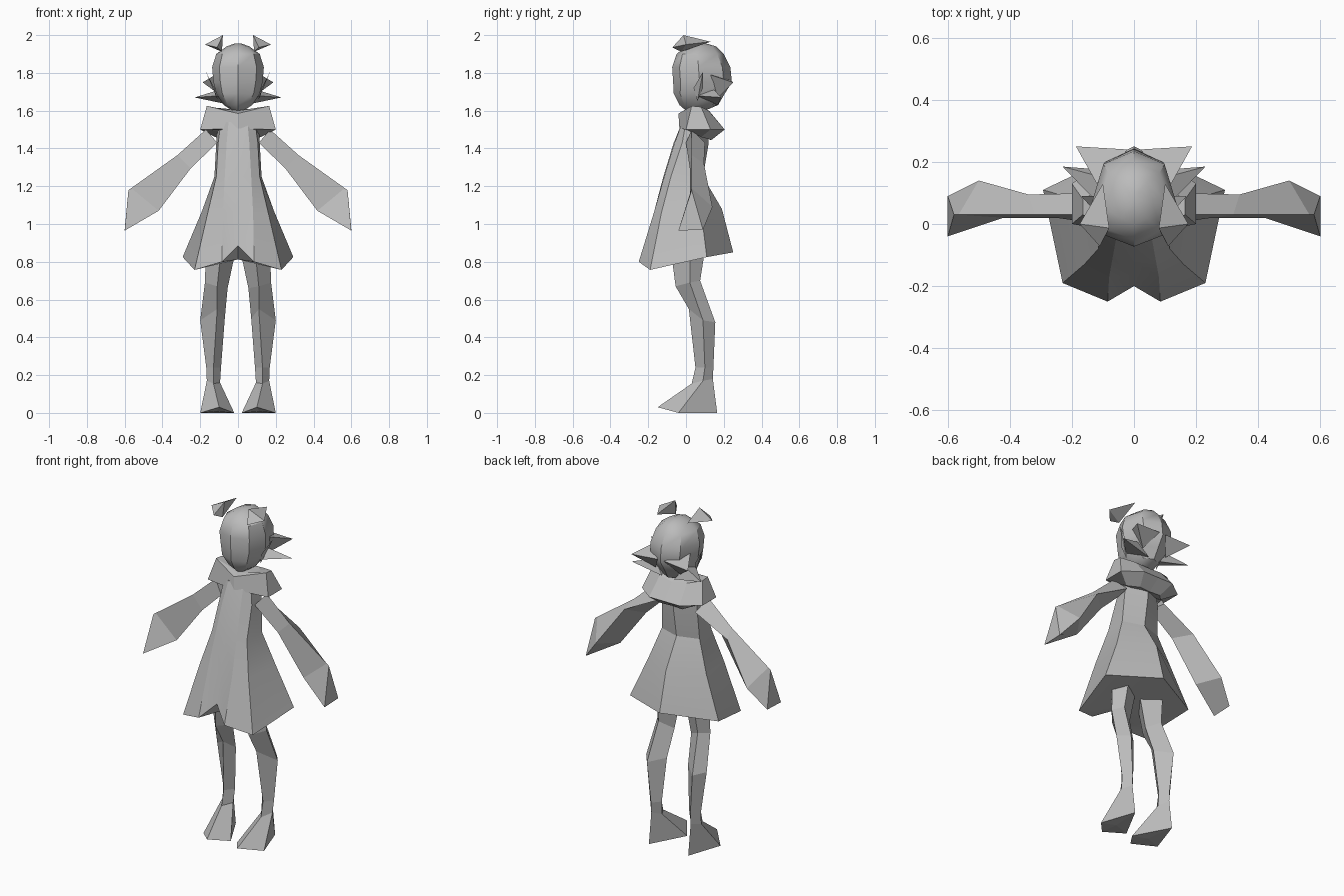
import bpy, bmesh, math

grey = bpy.data.materials.new("plain_grey")
grey.diffuse_color = (0.5, 0.5, 0.5, 1)


def finish(name, bm, smooth=None):
    bmesh.ops.remove_doubles(bm, verts=bm.verts, dist=0.0005)
    bmesh.ops.recalc_face_normals(bm, faces=bm.faces)
    me = bpy.data.meshes.new(name)
    bm.to_mesh(me)
    bm.free()
    me.materials.append(grey)
    ob = bpy.data.objects.new(name, me)
    bpy.context.collection.objects.link(ob)
    if smooth:
        bpy.context.view_layer.objects.active = ob
        ob.select_set(True)
        bpy.ops.object.shade_smooth_by_angle(angle=math.radians(smooth))
        ob.select_set(False)
    return ob


def loft(name, rings, smooth=None):
    """Skin a closed tube through rings, with a fan cap at both ends."""
    bm = bmesh.new()
    vs = [[bm.verts.new(p) for p in r] for r in rings]
    n = len(rings[0])
    for a, b in zip(vs, vs[1:]):
        for i in range(n):
            j = (i + 1) % n
            bm.faces.new((a[i], a[j], b[j], b[i]))
    for r in (vs[0], vs[-1]):
        c = bm.verts.new([sum(v.co[k] for v in r) / n for k in range(3)])
        for i in range(n):
            bm.faces.new((r[i], r[(i + 1) % n], c))
    return finish(name, bm, smooth)


def hull(name, pts):
    bm = bmesh.new()
    for p in pts:
        bm.verts.new(p)
    bmesh.ops.convex_hull(bm, input=bm.verts)
    return finish(name, bm)


def flip(pts, s):
    return [(x * s, y, z) for x, y, z in pts]


def sym(half):
    """Half ring from front centre to back centre, closed by mirroring."""
    return half + [(-x, y, z) for x, y, z in reversed(half[1:-1])]


# dress: neck, chest, waist, skirt and pointed hem
loft("dress", [sym(r) for r in (
    [(0, -.02, 1.54), (.05, -.02, 1.54), (.09, 0, 1.54), (.11, .06, 1.54), (0, .12, 1.52)],
    [(0, -.065, 1.43), (.06, -.06, 1.43), (.105, -.02, 1.43), (.115, .06, 1.43), (0, .12, 1.43)],
    [(0, -.12, 1.25), (.07, -.115, 1.25), (.115, -.08, 1.25), (.125, .05, 1.25), (0, .09, 1.25)],
    [(0, -.165, 1.07), (.08, -.17, 1.06), (.16, -.13, 1.06), (.19, .08, 1.07), (0, .19, 1.08)],
    [(0, -.20, .885), (.085, -.25, .80), (.23, -.19, .757), (.293, .11, .825), (0, .25, .85)],
)], 25)

# cowl collar
loft("collar", [sym(r) for r in (
    [(0, -.01, 1.60), (.09, .02, 1.61), (.10, .07, 1.61), (.06, .10, 1.61), (0, .11, 1.60)],
    [(0, -.04, 1.585), (.165, .03, 1.625), (.165, .08, 1.62), (.09, .12, 1.60), (0, .13, 1.59)],
    [(0, -.035, 1.505), (.20, 0, 1.50), (.20, .13, 1.50), (.10, .205, 1.50), (0, .205, 1.50)],
    [(0, -.02, 1.495), (.11, .02, 1.495), (.12, .08, 1.46), (.07, .135, 1.445), (0, .13, 1.445)],
)])


# head: (height, half width, front y, back y)
def head_ring(z, w, f, b):
    m = f + (b - f) * .45
    q = w * .72
    return sym([(0, f, z), (q, f + (m - f) * .28, z), (w, m, z),
                (q, b - (b - m) * .25, z), (0, b, z)])


loft("head", [head_ring(*r) for r in (
    (1.60, .03, .0, .10), (1.63, .075, -.035, .17), (1.69, .115, -.065, .205),
    (1.75, .13, -.068, .243), (1.83, .137, -.073, .235), (1.90, .115, -.05, .20),
    (1.94, .06, .0, .16), (1.955, .02, .05, .11))], 35)

for s, side in ((-1, "left"), (1, "right")):
    # wide triangular sleeves
    loft(side + "_sleeve", [flip(r, s) for r in (
        [(.17, .03, 1.50), (.11, 0, 1.43), (.13, .10, 1.43)],
        [(.32, .03, 1.365), (.25, .02, 1.295), (.34, .095, 1.32)],
        [(.565, .03, 1.19), (.42, .02, 1.07), (.50, .14, 1.09)],
        [(.58, .03, 1.18), (.60, -.04, .965), (.60, .09, .97)],
    )])
    # leg and pointed foot
    loft(side + "_leg", [flip(r, s) for r in (
        [(.09, -.08, .86), (.17, .02, .86), (.12, .10, .86), (.01, .03, .87)],
        [(.11, -.055, .67), (.175, .02, .69), (.13, .075, .70), (.055, .03, .66)],
        [(.11, .015, .55), (.20, .09, .49), (.15, .155, .48), (.07, .08, .50)],
        [(.13, .05, .24), (.168, .10, .24), (.13, .145, .24), (.09, .10, .24)],
        [(.13, .03, .155), (.165, .09, .17), (.13, .142, .18), (.095, .09, .16)],
        [(.10, -.15, .03), (.20, -.04, 0), (.13, .165, 0), (.02, -.04, 0)],
    )])
    # horn-shaped tuft on top of the head
    hull(side + "_horn", flip([(.08, -.013, 2.0), (.175, 0, 1.95), (.11, -.072, 1.935),
                               (.10, .13, 1.965), (.085, -.025, 1.912)], s))
    # swept-back hair points and ear
    hull(side + "_hair_point", flip([(.187, .25, 1.75), (.02, .24, 1.76),
                                     (.12, .13, 1.79), (.08, .17, 1.67)], s))
    hull(side + "_lower_hair_point", flip([(.23, .185, 1.67), (.09, .04, 1.68),
                                           (.04, .17, 1.63), (.10, .15, 1.71)], s))
    hull(side + "_ear", flip([(.17, .09, 1.805), (.125, .04, 1.72),
                              (.105, .06, 1.65), (.125, .09, 1.72)], s))
